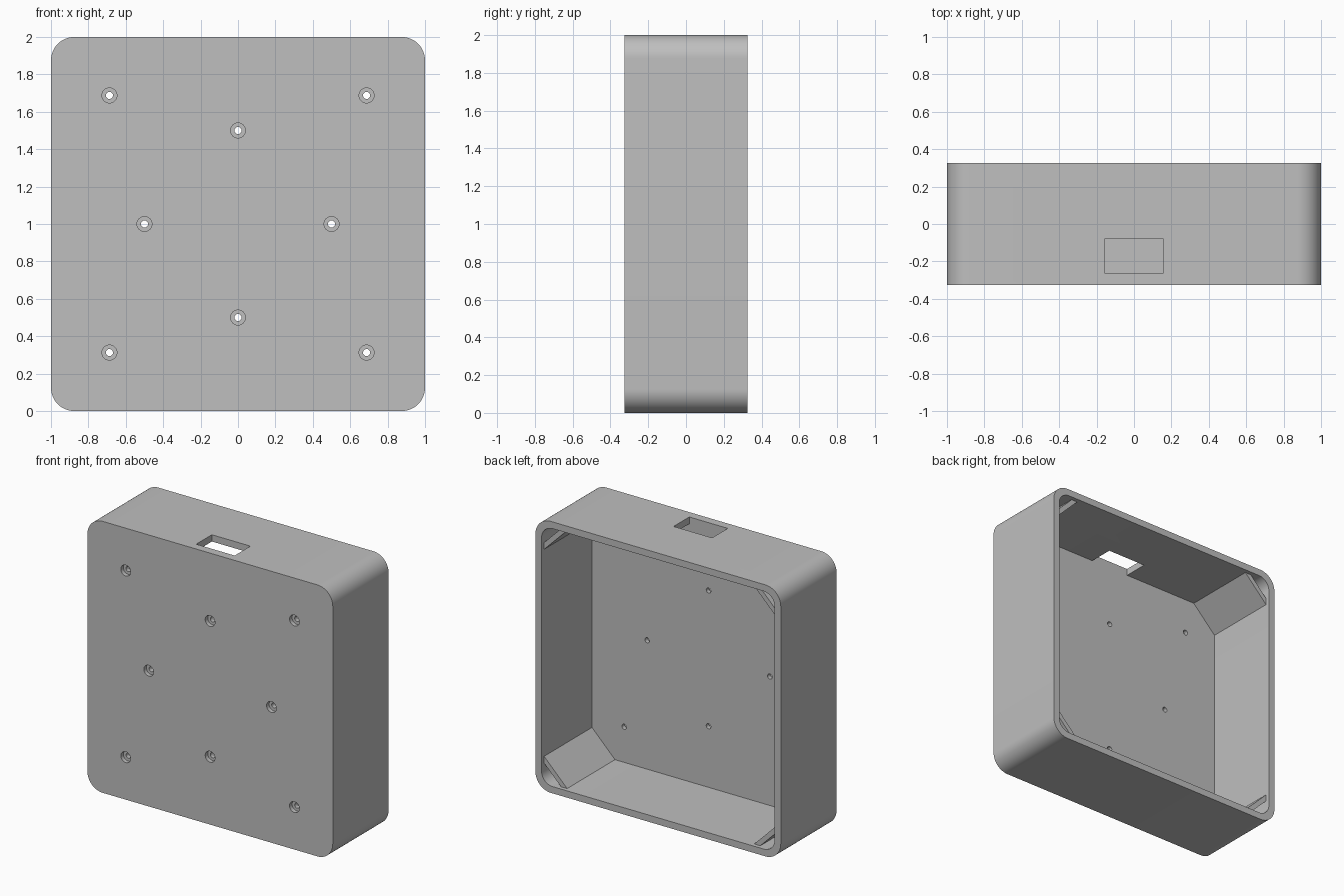
import bpy, bmesh, math

cube = bpy.data.objects.get("Cube")
if cube:
    bpy.data.objects.remove(cube)

FRONT, BACK = -0.325, 0.325
FLOOR = -0.2625          # inner face of the front panel
INNER = 0.95             # half width of the cavity
CHAMFER = 0.1875

grey = bpy.data.materials.new("plain grey")
grey.use_nodes = True
colour = (0.52, 0.52, 0.52, 1)
grey.diffuse_color = colour
grey.node_tree.nodes["Principled BSDF"].inputs["Base Color"].default_value = colour


def rounded_square(half, radius, steps=16):
    pts = []
    for k, (sx, sz) in enumerate([(1, 1), (-1, 1), (-1, -1), (1, -1)]):
        for i in range(steps + 1):
            a = math.radians(90) * (k + i / steps)
            pts.append((sx * (half - radius) + radius * math.cos(a),
                        1 + sz * (half - radius) + radius * math.sin(a)))
    return pts


def circle(x, z, radius, steps=32):
    turn = 2 * math.pi / steps
    return [(x + radius * math.cos(i * turn), z + radius * math.sin(i * turn))
            for i in range(steps)]


def prisms(name, outlines, y0, y1):
    """One object holding an x-z outline extruded along y for each outline."""
    bm = bmesh.new()
    for pts in outlines:
        ends = [[bm.verts.new((x, y, z)) for x, z in pts] for y in (y0, y1)]
        n = len(pts)
        bm.faces.new(ends[0])
        bm.faces.new(ends[1][::-1])
        for i in range(n):
            j = (i + 1) % n
            bm.faces.new((ends[0][j], ends[0][i], ends[1][i], ends[1][j]))
    bmesh.ops.recalc_face_normals(bm, faces=bm.faces)
    mesh = bpy.data.meshes.new(name)
    bm.to_mesh(mesh)
    bm.free()
    mesh.materials.append(grey)
    obj = bpy.data.objects.new(name, mesh)
    bpy.context.collection.objects.link(obj)
    return obj


# Open-backed case
case = prisms("case", [rounded_square(1, 0.125)], FRONT, BACK)

# Cavity, cable slot in the top wall, and counterbored screw holes
screws = [(sx * 0.6875, 1 + sz * 0.6875) for sx in (-1, 1) for sz in (-1, 1)]
screws += [(0.5, 1), (-0.5, 1), (0, 1.5), (0, 0.5)]
slot = [(-0.157, 1.8), (0.157, 1.8), (0.157, 2.1), (-0.157, 2.1)]
cutters = [
    prisms("cavity_cutter", [rounded_square(INNER, 0.09)], FLOOR, BACK + 0.1),
    prisms("slot_cutter", [slot], FLOOR, -0.08),
    prisms("counterbore_cutter", [circle(x, z, 0.04) for x, z in screws],
           FRONT - 0.1, FRONT + 0.03),
    prisms("screw_hole_cutter", [circle(x, z, 0.019) for x, z in screws],
           FRONT - 0.1, FLOOR + 0.1),
]
for cutter in cutters:
    cutter.hide_render = True
    mod = case.modifiers.new(cutter.name, "BOOLEAN")
    mod.operation = "DIFFERENCE"
    mod.solver = "EXACT"
    mod.object = cutter
graph = bpy.context.evaluated_depsgraph_get()
cut_mesh = bpy.data.meshes.new_from_object(case.evaluated_get(graph))
case.modifiers.clear()
case.data = cut_mesh
for cutter in cutters:
    bpy.data.objects.remove(cutter)

# Diagonal plates across the inner corners, ending just short of the rim
near, wall, thick = INNER - CHAMFER - 0.01, INNER + 0.01, 0.05
plate = [(near, wall), (wall, near), (wall, near + thick), (near + thick, wall)]
for side, sx in (("left", 1), ("right", -1)):
    for level, sz in (("top", 1), ("bottom", -1)):
        prisms(f"{level}_{side}_corner_plate",
               [[(sx * x, 1 + sz * z) for x, z in plate]],
               FLOOR - 0.01, BACK - 0.03)

# Smooth the rounded corners and holes, keep the edges crisp
bpy.ops.object.select_all(action="DESELECT")
case.select_set(True)
bpy.context.view_layer.objects.active = case
bpy.ops.object.shade_smooth_by_angle(angle=math.radians(30))
